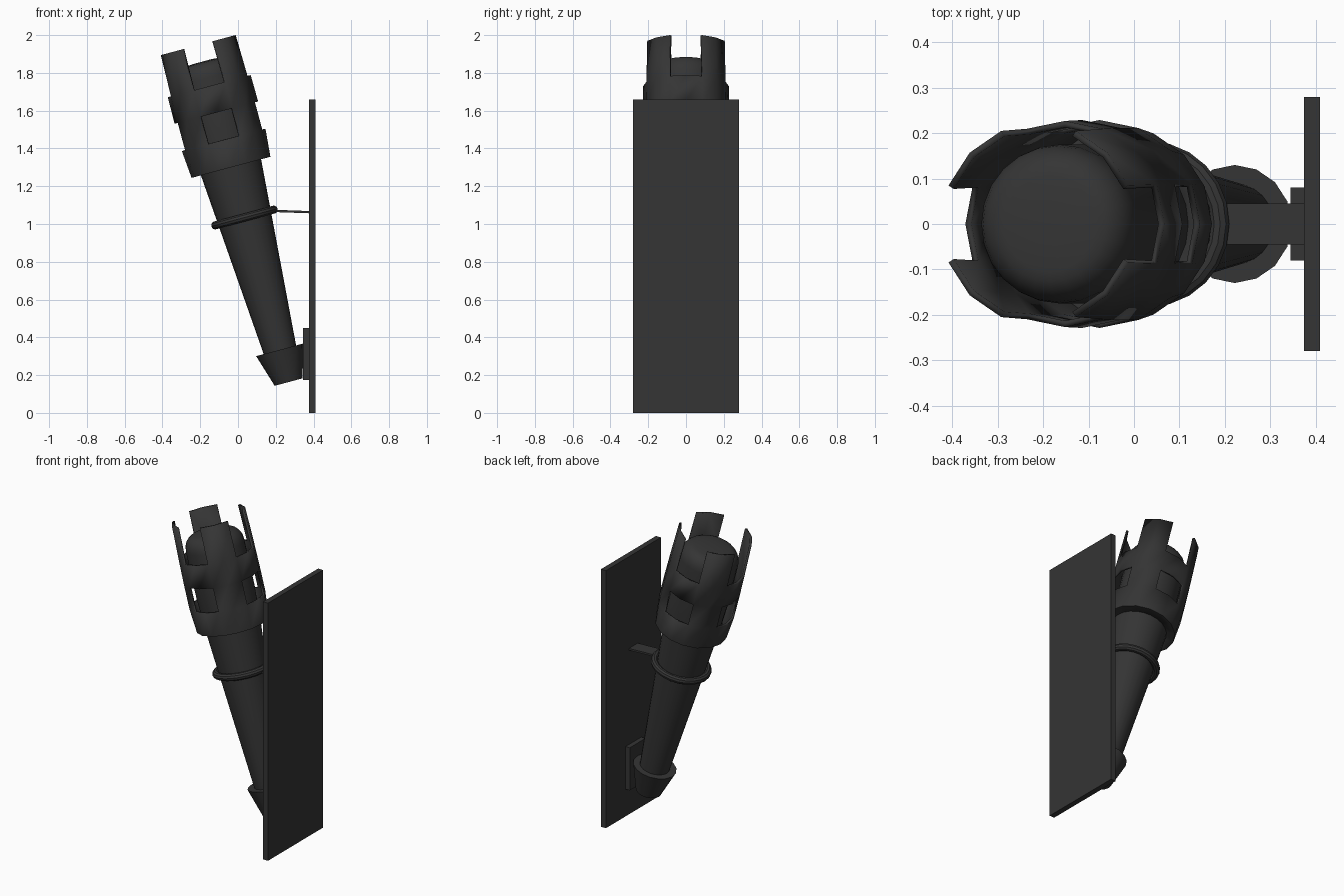
import bpy, bmesh
from math import sin, cos, pi, radians
from mathutils import Matrix

if "Cube" in bpy.data.objects:
    bpy.data.objects.remove(bpy.data.objects["Cube"])

mat = bpy.data.materials.new("dark_iron")
mat.diffuse_color = (0.035, 0.035, 0.035, 1)
mat.use_nodes = True
mat.node_tree.nodes["Principled BSDF"].inputs["Base Color"].default_value = mat.diffuse_color
# Tilted torch axis; local z = 0 is the underside of the head
TILT = Matrix.Translation((-0.037, 0, 1.30)) @ Matrix.Rotation(radians(-15), 4, 'Y')


def finish(obj, smooth=True):
    obj.data.materials.append(mat)
    bpy.ops.object.select_all(action='DESELECT')
    obj.select_set(True)
    bpy.context.view_layer.objects.active = obj
    if smooth:
        bpy.ops.object.shade_smooth_by_angle(angle=radians(32))
    return obj


def box(name, lo, hi):
    bpy.ops.mesh.primitive_cube_add(size=1, location=[(a + b) / 2 for a, b in zip(lo, hi)])
    obj = bpy.context.object
    obj.name = name
    obj.scale = [b - a for a, b in zip(lo, hi)]
    return finish(obj, False)


def lathe(name, profile, sides=16, caps=True, keep=lambda row, i: True):
    bm = bmesh.new()
    rings = [[bm.verts.new((r * cos(2 * pi * i / sides), r * sin(2 * pi * i / sides), z))
              for i in range(sides)] for r, z in profile]
    for row, (a, b) in enumerate(zip(rings, rings[1:])):
        for i in range(sides):
            j = (i + 1) % sides
            if keep(row, i):
                bm.faces.new((a[i], a[j], b[j], b[i]))
    if caps:
        bm.faces.new(rings[0][::-1])
        bm.faces.new(rings[-1])
    mesh = bpy.data.meshes.new(name)
    bm.to_mesh(mesh)
    bm.free()
    obj = bpy.data.objects.new(name, mesh)
    bpy.context.collection.objects.link(obj)
    obj.matrix_world = TILT
    return finish(obj)


# Wall plate, foot bracket
box("wall_plate", (0.375, -0.28, 0), (0.41, 0.28, 1.66))
box("foot_bracket", (0.345, -0.08, 0.175), (0.376, 0.08, 0.45))

# Support arm from the plate to the ring
arm = box("ring_arm", (0.19, -0.045, 1.06), (0.378, 0.045, 1.072))
arm.rotation_euler.y = radians(2)

# Cup holding the foot of the torch
lathe("foot_cup", [(0.076, -1.177), (0.13, -1.0)])

# Tapered shaft ending in a rounded top inside the head
lathe("shaft", [(0.085, -1.05), (0.165, 0.0), (0.175, 0.2), (0.175, 0.49)]
      + [(0.105 + 0.07 * cos(a * pi / 10), 0.49 + 0.085 * sin(a * pi / 10)) for a in range(1, 6)]
      + [(0.05, 0.58)], sides=24)

# Slotted head: four windows, then four tines on the diagonals
head = lathe("head_crown",
             [(0.16, 0.0), (0.216, 0.0), (0.229, 0.15), (0.229, 0.3), (0.227, 0.445), (0.222, 0.67)],
             caps=False, keep=lambda row, i: row not in (2, 4) or i % 4 in (1, 2))
shell = head.modifiers.new("thickness", 'SOLIDIFY')
shell.thickness = 0.014
shell.offset = -1

# Holding ring
bpy.ops.mesh.primitive_torus_add(major_radius=0.16, minor_radius=0.022,
                                 major_segments=24, minor_segments=10)
ring = bpy.context.object
ring.name = "holding_ring"
ring.matrix_world = TILT @ Matrix.Translation((0, 0, -0.275))
finish(ring)
for p in ring.data.polygons:
    p.use_smooth = True
